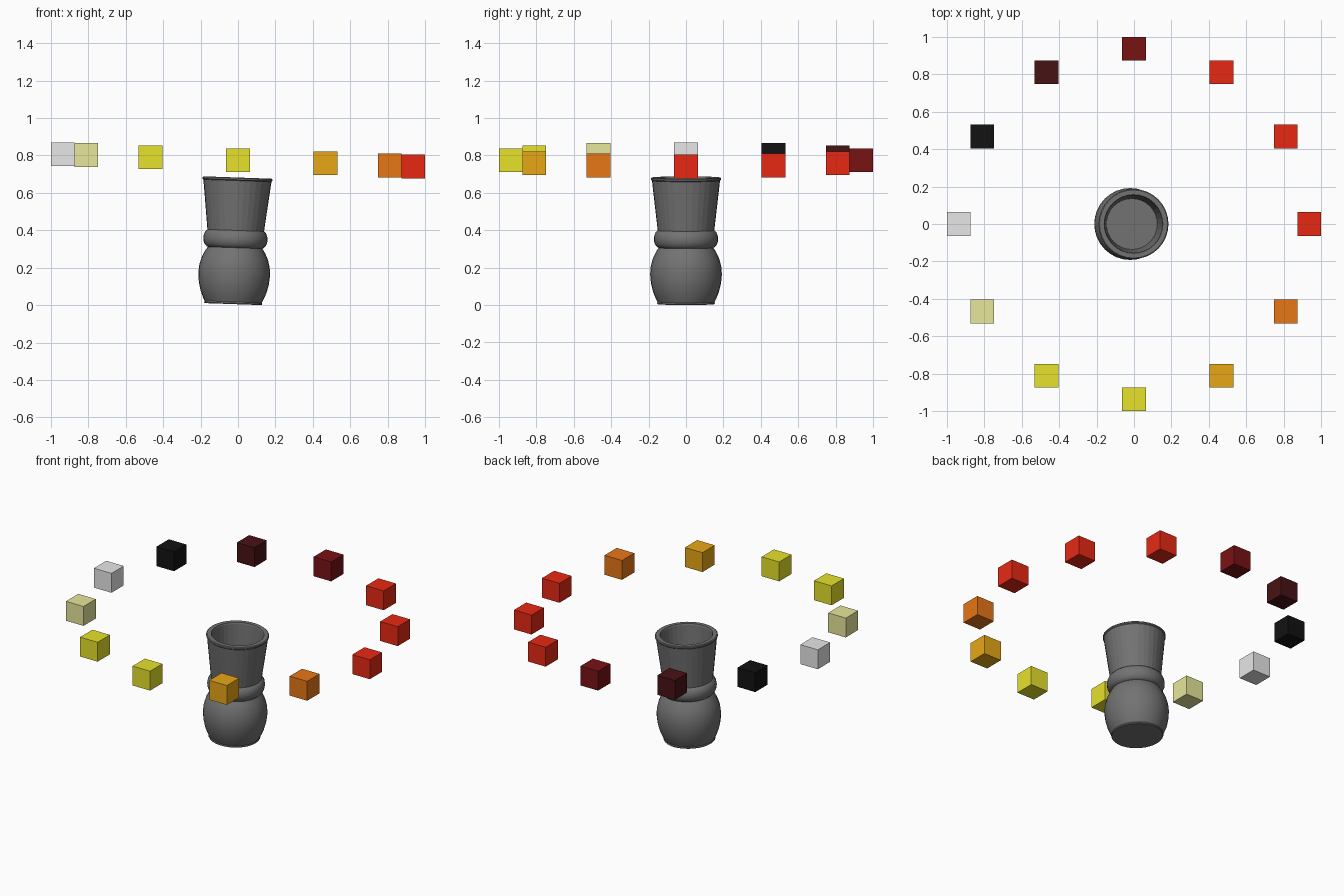
import bpy
import bmesh
from math import radians, sin, cos, pi, tau
from mathutils import Matrix, Vector

if "Cube" in bpy.data.objects:
    bpy.data.objects.remove(bpy.data.objects["Cube"], do_unlink=True)

TILT = radians(2)
SIDES = 32


def material(name, r, g, b):
    mat = bpy.data.materials.new(name)
    mat.use_nodes = True
    mat.diffuse_color = (r, g, b, 1)
    mat.node_tree.nodes["Principled BSDF"].inputs["Base Color"].default_value = (r, g, b, 1)
    return mat


stone = material("dark grey", 0.17, 0.17, 0.17)
red = material("red", 0.8, 0.022, 0.007)
crimson = material("dark red", 0.19, 0.006, 0.007)
maroon = material("maroon", 0.064, 0.006, 0.007)
black = material("black", 0.006, 0.006, 0.006)
white = material("pale grey", 0.8, 0.8, 0.8)
cream = material("cream", 0.8, 0.8, 0.33)
yellow = material("yellow", 0.8, 0.76, 0.024)
amber = material("amber", 0.8, 0.39, 0.008)
orange = material("orange", 0.8, 0.18, 0.008)


def add_object(name, bm, mat):
    mesh = bpy.data.meshes.new(name)
    bm.to_mesh(mesh)
    bm.free()
    mesh.materials.append(mat)
    obj = bpy.data.objects.new(name, mesh)
    bpy.context.collection.objects.link(obj)
    return obj


def lathe(name, profile, mat, closed=False, smooth=True):
    """Turn a (radius, height) profile round the tilted vessel axis."""
    bm = bmesh.new()
    verts = [bm.verts.new((r, 0, z)) for r, z in profile]
    pairs = list(zip(verts, verts[1:]))
    if closed:
        pairs.append((verts[-1], verts[0]))
    edges = [bm.edges.new(p) for p in pairs]
    bmesh.ops.spin(bm, geom=verts + edges, cent=(0, 0, 0), axis=(0, 0, 1),
                   angle=tau, steps=SIDES)
    bmesh.ops.remove_doubles(bm, verts=bm.verts, dist=0.0005)
    bmesh.ops.recalc_face_normals(bm, faces=bm.faces)
    obj = add_object(name, bm, mat)
    obj.location = (-0.026, 0, 0.0054)
    obj.rotation_euler = (0, TILT, 0)
    if smooth:
        bpy.ops.object.select_all(action="DESELECT")
        obj.select_set(True)
        bpy.context.view_layer.objects.active = obj
        bpy.ops.object.shade_smooth_by_angle(angle=radians(35))
    return obj


# Rounded lower body with a small foot
lathe("lower_body", [(0, 0), (0.152, 0), (0.155, 0.005), (0.153, 0.012),
                     (0.163, 0.033), (0.176, 0.065), (0.187, 0.11),
                     (0.192, 0.16), (0.188, 0.205), (0.177, 0.245),
                     (0.160, 0.28), (0.140, 0.31), (0, 0.31)], stone)

# Bulging collar between body and cup
collar = [(0.137 + 0.035 * cos(a), 0.349 + 0.05 * sin(a))
          for a in (i * tau / 16 for i in range(16))]
lathe("collar", collar, stone, closed=True)

# Flared hollow cup with a thin lip
lathe("cup", [(0, 0.37), (0.149, 0.37), (0.152, 0.40), (0.182, 0.66),
              (0.187, 0.665), (0.187, 0.673), (0.182, 0.677),
              (0.157, 0.677), (0.154, 0.668), (0.136, 0.415), (0, 0.415)],
      stone, smooth=False)

# Ring of floating cubes, on the same tilted plane but each upright
ring = [red, red, red, crimson, maroon, black,
        white, cream, yellow, yellow, amber, orange]
tilt = Matrix.Rotation(TILT, 3, "Y")
for i, mat in enumerate(ring):
    angle = i * pi / 6
    bm = bmesh.new()
    bmesh.ops.create_cube(bm, size=0.127)
    cube = add_object(f"floating_cube_{i + 1}", bm, mat)
    spot = tilt @ Vector((cos(angle), sin(angle), 0)) * 0.9365
    cube.location = spot + Vector((0, 0, 0.774))
